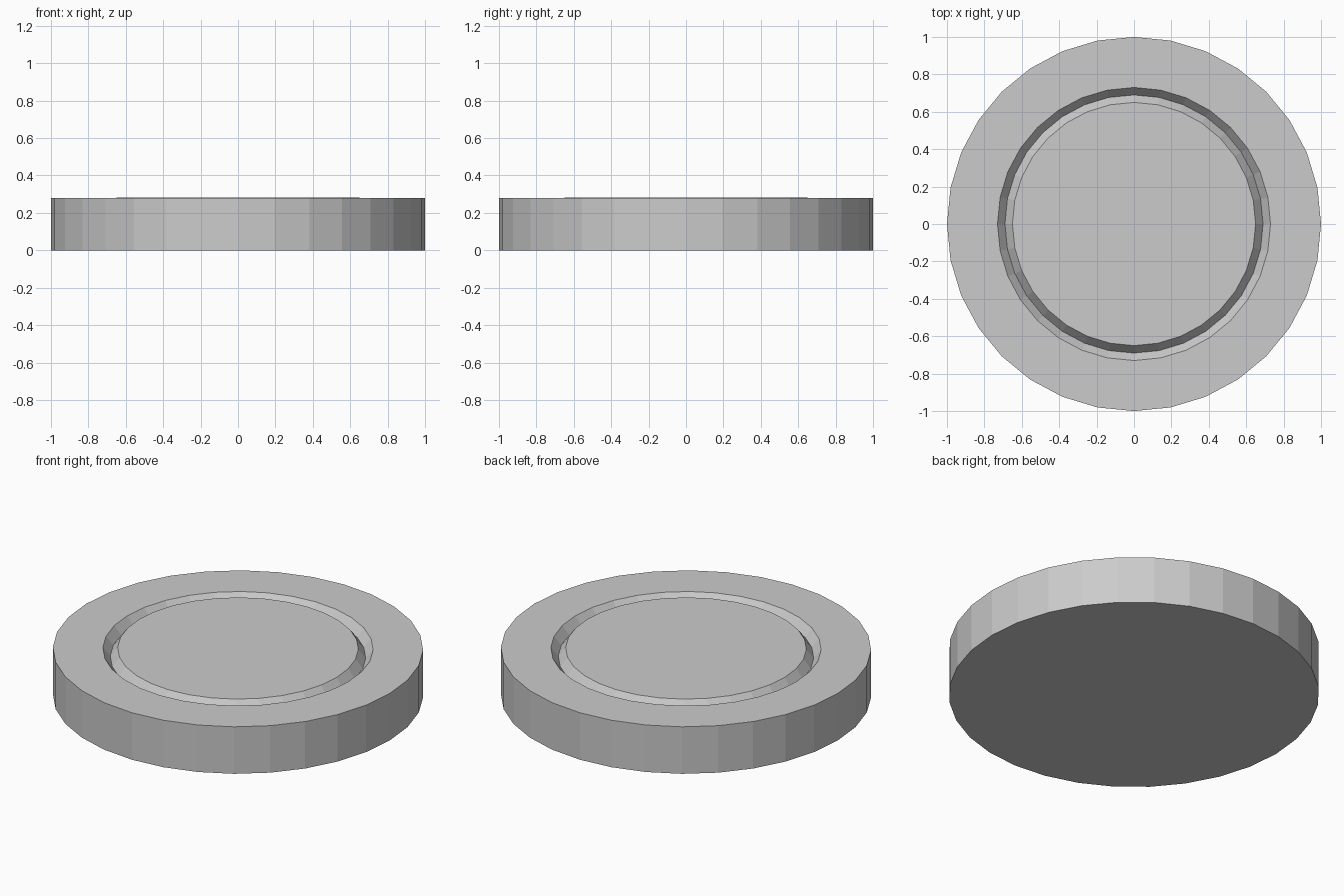
import bpy, bmesh, math

if "Cube" in bpy.data.objects:
    bpy.data.objects.remove(bpy.data.objects["Cube"])

SIDES = 32
# Lathe profile (radius, z): base edge, rim, V groove, centre plateau
PROFILE = [(1.0, 0.0), (1.0, 0.28), (0.73, 0.28), (0.69, 0.23), (0.65, 0.282)]


def ring(bm, radius, z):
    angles = [2 * math.pi * i / SIDES for i in range(SIDES)]
    return [bm.verts.new((radius * math.cos(a), radius * math.sin(a), z)) for a in angles]


# Grooved disc
bm = bmesh.new()
rings = [ring(bm, r, z) for r, z in PROFILE]
for low, high in zip(rings, rings[1:]):
    for i in range(SIDES):
        j = (i + 1) % SIDES
        bm.faces.new((low[i], low[j], high[j], high[i]))

# Flat underside and centre plateau
bm.faces.new(rings[0][::-1])
bm.faces.new(rings[-1])

mesh = bpy.data.meshes.new("grooved_disc")
bm.to_mesh(mesh)
bm.free()
disc = bpy.data.objects.new("grooved_disc", mesh)
bpy.context.collection.objects.link(disc)
